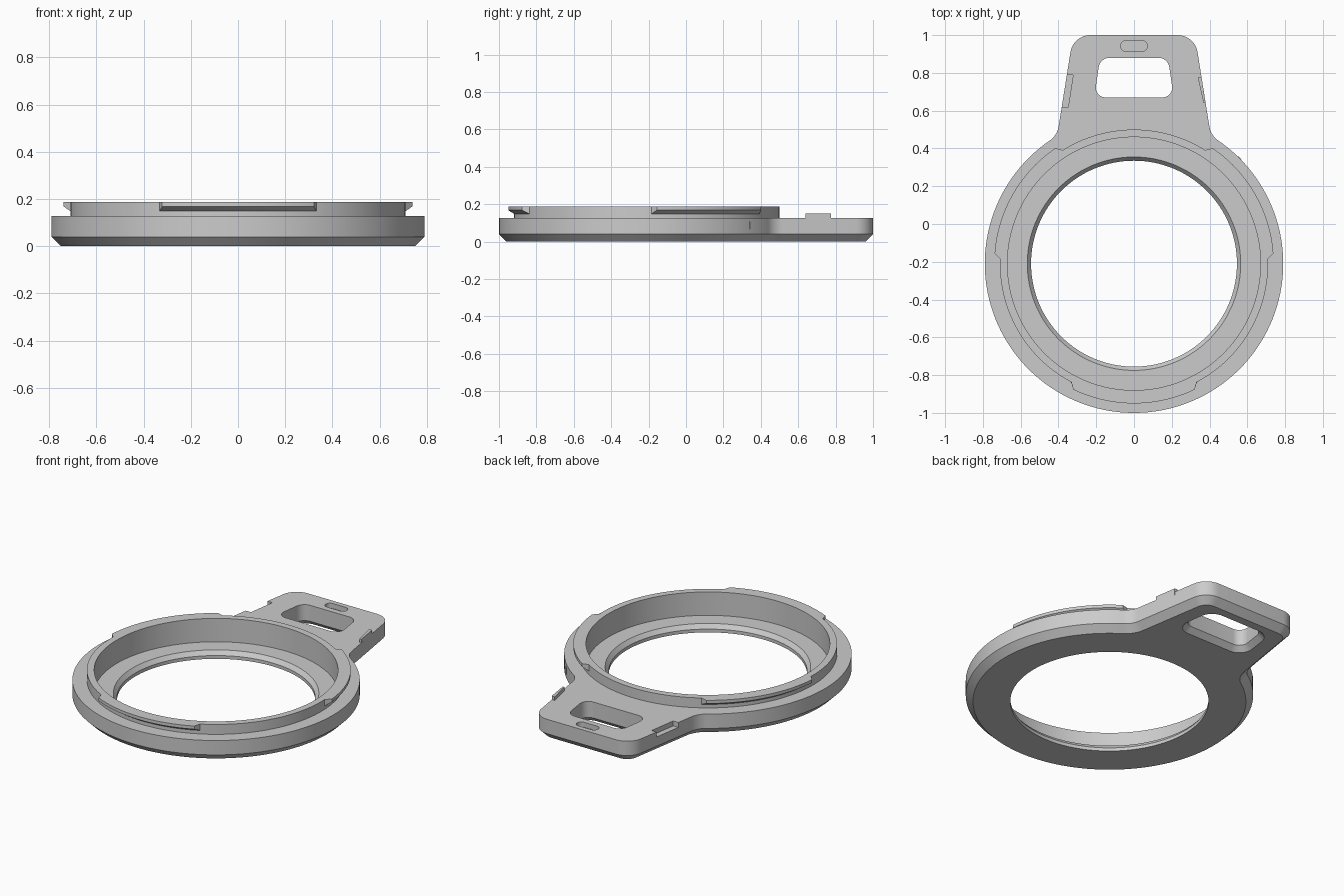
import bpy, bmesh, math
from mathutils import Vector

if "Cube" in bpy.data.objects:
    bpy.data.objects.remove(bpy.data.objects["Cube"])

CY = -0.21      # ring centre on y
TOP = 0.127     # top of the base plate
RIM = 0.187     # top of the collar

grey = bpy.data.materials.new("light grey")
grey.use_nodes = True
grey.diffuse_color = (0.6, 0.6, 0.6, 1)
grey.node_tree.nodes["Principled BSDF"].inputs["Base Color"].default_value = grey.diffuse_color


def finish(bm, name):
    bmesh.ops.remove_doubles(bm, verts=bm.verts, dist=1e-5)
    bmesh.ops.recalc_face_normals(bm, faces=bm.faces)
    mesh = bpy.data.meshes.new(name)
    bm.to_mesh(mesh)
    bm.free()
    mesh.materials.append(grey)
    ob = bpy.data.objects.new(name, mesh)
    bpy.context.collection.objects.link(ob)
    # Smooth the curved walls, keep edges crisp
    bpy.ops.object.select_all(action="DESELECT")
    ob.select_set(True)
    bpy.context.view_layer.objects.active = ob
    bpy.ops.object.shade_smooth_by_angle(angle=math.radians(25))


def rounded(corners, steps=8):
    """Round each (x, y, tangent length) corner with a true arc."""
    pts, n = [], len(corners)
    for i, (x, y, t) in enumerate(corners):
        p = Vector((x, y))
        if t == 0:
            pts.append(p)
            continue
        u = (Vector(corners[i - 1][:2]) - p).normalized()
        v = (Vector(corners[(i + 1) % n][:2]) - p).normalized()
        c = p + (u + v) * t / (1 + u.dot(v))
        a, b = p + u * t - c, p + v * t - c
        # slerp gives directions, so scale back to the arc radius
        pts += [c + a.slerp(b, k / steps).normalized() * a.length for k in range(steps + 1)]
    return pts


def inset(pts, d):
    """Move a clockwise outline inward by d."""
    out, n = [], len(pts)
    for i, p in enumerate(pts):
        m = (p - pts[i - 1]).normalized() + (pts[(i + 1) % n] - p).normalized()
        out.append(p + Vector((m.y, -m.x)).normalized() * d / (m.length / 2))
    return out


def circle(r, n=128):
    return [Vector((r * math.cos(math.tau * k / n), CY + r * math.sin(math.tau * k / n)))
            for k in range(n)]


def walls(bm, levels):
    """Join a stack of (outline, z) loops; return the edges of the first and last."""
    rows = [[bm.verts.new((p.x, p.y, z)) for p in pts] for pts, z in levels]
    n = len(rows[0])
    for r0, r1 in zip(rows, rows[1:]):
        for i in range(n):
            bm.faces.new((r0[i - 1], r0[i], r1[i], r1[i - 1]))
    return [[bm.edges.get((r[i - 1], r[i])) for i in range(n)] for r in (rows[0], rows[-1])]


def cap(bm, edges):
    bmesh.ops.triangle_fill(bm, edges=edges, use_beauty=True, normal=(0, 0, 1))


def prism(name, corners, z0, z1):
    bm = bmesh.new()
    pts = [Vector(c) for c in corners]
    for edges in walls(bm, [(pts, z0), (pts, z1)]):
        cap(bm, edges)
    finish(bm, name)


def arc_bar(name, profile, mid, half, slant=0, steps=24):
    """Sweep a (radius, z) profile about the ring axis; slant widens it toward the centre."""
    bm = bmesh.new()
    rows = []
    for k in range(steps + 1):
        row = []
        for r, z in profile:
            a = math.radians(mid + (2 * k / steps - 1) * (half + slant * (0.74 - r)))
            row.append(bm.verts.new((r * math.cos(a), CY + r * math.sin(a), z)))
        rows.append(row)
    for r0, r1 in zip(rows, rows[1:]):
        for i in range(len(profile)):
            bm.faces.new((r0[i - 1], r0[i], r1[i], r1[i - 1]))
    bm.faces.new(rows[0])
    bm.faces.new(rows[-1])
    finish(bm, name)


def tab_edge(y):
    return -0.407 + (y - 0.467) * 0.085 / 0.533


# Outline of disc and tapered tab, with four extra points where the tab edge is notched
notch_ys = (0.62, 0.63, 0.78, 0.79)
corners = [(-0.407, 0.467, 0.05)] + [(tab_edge(y), y, 0) for y in notch_ys]
corners += [(-0.322, 1, 0.09), (0.322, 1, 0.09), (0.407, 0.467, 0.05)]
for k in range(111):
    a = math.radians(54 - 288 * k / 110)
    corners.append((0.79 * math.cos(a), CY + 0.79 * math.sin(a), 0))
outline = rounded(corners)
notched = list(outline)
notched[10] = Vector((-0.348, 0.62))
notched[11] = Vector((-0.322, 0.79))
notch_z = TOP - 0.03

# Ring body: chamfered outside, stepped bore rising into the collar
bm = bmesh.new()
outer = walls(bm, [(inset(outline, 0.04), 0), (outline, 0.04), (outline, notch_z),
                   (notched, notch_z), (notched, TOP)])
bore = walls(bm, [(circle(r), z) for r, z in (
    (0.545, 0), (0.545, 0.02), (0.565, 0.045), (0.67, 0.045),
    (0.67, RIM), (0.71, RIM), (0.71, TOP))])

# Tab window, flared underneath
window = rounded([(-0.21, 0.67, 0.06), (-0.18, 0.88, 0.05), (0.18, 0.88, 0.05), (0.21, 0.67, 0.06)])
hole = walls(bm, [(inset(window, -0.03), 0), (window, 0.03), (window, TOP)])

# Shallow slot near the tab end
slot = rounded([(x, y, 0.026) for x, y in
                ((-0.07, 0.915), (-0.07, 0.97), (0.07, 0.97), (0.07, 0.915))])
pocket = walls(bm, [(slot, TOP - 0.03), (slot, TOP)])

cap(bm, outer[0] + bore[0] + hole[0])
cap(bm, outer[1] + bore[1] + hole[1] + pocket[1])
cap(bm, pocket[0])
finish(bm, "ring_body")

# Three bayonet lugs with sloped undersides and slanted ends
lug = [(0.70, RIM), (0.74, RIM), (0.74, 0.168), (0.708, 0.147), (0.70, 0.147)]
for i in range(3):
    arc_bar(f"lug_{i + 1}", lug, -90 + 120 * i, 25.7, 75)

# Small index mark on the side of the ring
arc_bar("index_mark", [(0.785, 0.068), (0.793, 0.068), (0.793, 0.108), (0.785, 0.108)], 45, 0.8, 0, 2)

# Raised catch on the left tab edge
prism("left_catch", [(0.379, 0.64), (0.368, 0.64), (0.338, 0.775), (0.358, 0.775)], TOP - 0.02, 0.149)
